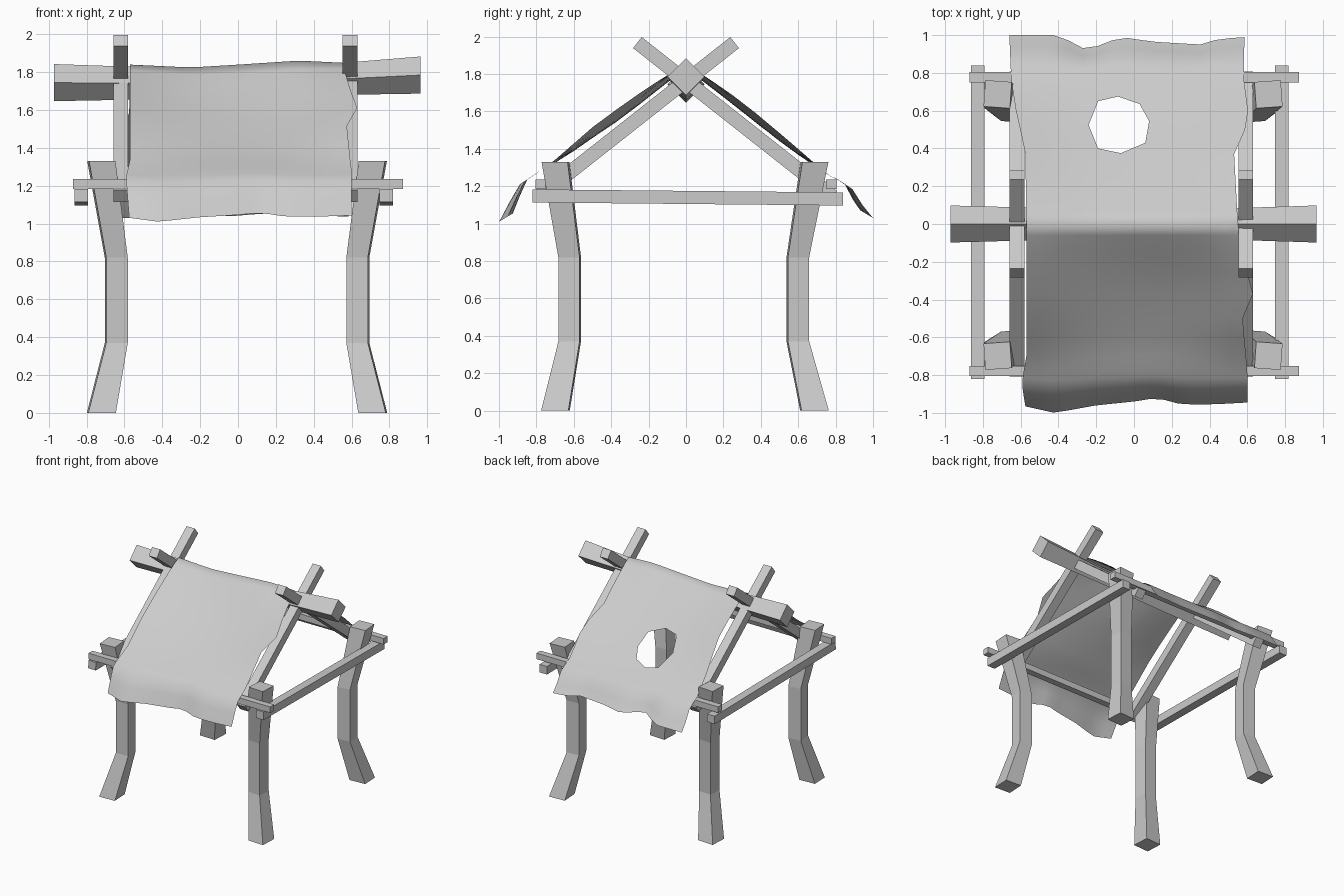
import bpy, bmesh, math
from mathutils import Vector

if "Cube" in bpy.data.objects:
    bpy.data.objects.remove(bpy.data.objects["Cube"])


def finish(bm, name):
    me = bpy.data.meshes.new(name)
    bm.to_mesh(me)
    bm.free()
    ob = bpy.data.objects.new(name, me)
    bpy.context.collection.objects.link(ob)
    return ob


def loft(name, rings):
    """Capped skin through a list of four-sided rings."""
    bm = bmesh.new()
    vs = [[bm.verts.new(p) for p in r] for r in rings]
    for a, b in zip(vs, vs[1:]):
        for i in range(4):
            j = (i + 1) % 4
            bm.faces.new((a[i], a[j], b[j], b[i]))
    bm.faces.new(vs[0])
    bm.faces.new(vs[-1])
    bmesh.ops.recalc_face_normals(bm, faces=bm.faces)
    return finish(bm, name)


def beam(name, p0, p1, w, h):
    """Straight square-cut timber: w across, h upright."""
    p0, p1 = Vector(p0), Vector(p1)
    side = (p1 - p0).cross(Vector((0, 0, 1))).normalized()
    up = side.cross(p1 - p0).normalized()
    loft(name, [[p + side * w / 2 * a + up * h / 2 * b
                 for a, b in ((-1, -1), (1, -1), (1, 1), (-1, 1))] for p in (p0, p1)])


def interp(pts, t):
    if t <= pts[0][0]:
        return pts[0][1]
    for (a, va), (b, vb) in zip(pts, pts[1:]):
        if t <= b:
            return va + (vb - va) * (t - a) / (b - a)
    return pts[-1][1]


# Crooked legs: inward bow with slight twist
for xn, sx, xm, xe in (("left", -1, .643, .722), ("right", 1, .633, .712)):
    for yn, sy, ym, ye in (("front", -1, .622, .698), ("back", 1, .598, .687)):
        rings = []
        for z, cx, cy, h, tw in ((0, xe, ye, .073, 3), (.37, xm, ym, .057, 4),
                                 (.82, xm, ym, .057, 4), (1.33, xe, ye, .07, 4)):
            rings.append([(sx * cx + h * 1.41 * math.cos(math.radians(45 + 90 * k + tw * sx * sy)),
                           sy * cy + h * 1.41 * math.sin(math.radians(45 + 90 * k + tw * sx * sy)), z)
                          for k in range(4)])
        loft(f"{yn}_{xn}_leg", rings)

# Ridge pole: diamond section, thinner in the middle
loft("ridge_pole", [[(x, 0, z + r), (x, r, z), (x, 0, z - r), (x, -r, z)]
                    for x, z, r in ((-.972, 1.745, .098), (-.3, 1.74, .08),
                                    (.35, 1.755, .078), (.965, 1.785, .098))])

# Crossed rafters, side beams and cross beams
for n, x in (("left", -.62), ("right", .592)):
    for m, s in (("front", -1), ("back", 1)):
        beam(f"{m}_{n}_rafter", (x, s * .785, 1.145), (x, -s * .26, 1.968), .078, .075)
beam("left_side_beam", (-.828, -.82, 1.148), (-.828, .84, 1.132), .072, .07)
beam("right_side_beam", (.783, -.82, 1.148), (.783, .84, 1.132), .072, .07)
beam("front_cross_beam", (-.872, -.778, 1.21), (.873, -.778, 1.21), .055, .052)
beam("back_cross_beam", (-.872, .777, 1.21), (.873, .777, 1.21), .055, .052)

# Hide roof: ragged sheet draped over the ridge
drop = {-1: [(0, 1.835), (.09, 1.79), (.25, 1.69), (.46, 1.55), (.73, 1.315), (.89, 1.21), (.96, 1.09), (1, 1.01)],
        1: [(0, 1.835), (.09, 1.785), (.25, 1.68), (.4, 1.57), (.61, 1.39), (.76, 1.26), (.88, 1.2), (.95, 1.09), (1, 1.03)]}
left = {-1: [(0, -.57), (.7, -.57), (.82, -.59), (.9, -.59), (1, -.575)],
        1: [(0, -.57), (.38, -.575), (.6, -.625), (.76, -.65), (1, -.66)]}
right = {-1: [(0, .55), (.22, .59), (.37, .63), (.5, .575), (.78, .6), (1, .6)],
         1: [(0, .55), (.37, .53), (.55, .61), (.78, .58), (1, .585)]}
hem = {-1: [(-.6, .96), (-.42, 1), (-.2, .96), (0, .94), (.12, .92), (.25, .955), (.42, .955), (.6, .945)],
       1: [(-.4, 1), (-.25, .92), (-.07, .99), (.1, .965), (.35, .95), (.45, .98), (.6, .99)]}
crest = [(-.57, .005), (-.25, -.01), (0, .005), (.32, .026), (.55, .015)]
rows = [0, .06, .15, .25, .37, .5, .6, .7, .77, .83, .89, .945, 1]
N = 16


def cloth_point(s, t, i):
    u = i / N
    xl, xr = interp(left[s], t), interp(right[s], t)
    x = xl + (xr - xl) * u
    b = interp(hem[s], x)
    z = interp(drop[s], t)
    z -= (.065 if s < 0 else .05) * math.sin(math.pi * min(1, t / .76)) * (1 - (2 * u - 1) ** 2)
    z += interp(crest, x) * max(0, 1 - t / .4)
    k = max(0, (t - .75) / .25)
    return (x, s * (t - k * (1 - b)), z + k * (1 - b) * .6)


bm = bmesh.new()
sheet = [[bm.verts.new(cloth_point(s, t, i)) for i in range(N + 1)]
         for s, t in [(-1, t) for t in reversed(rows)] + [(1, t) for t in rows[1:]]]
for a, b in zip(sheet, sheet[1:]):
    for i in range(N):
        bm.faces.new((a[i], a[i + 1], b[i + 1], b[i]))

# Torn eight-sided hole in the back slope
hole = [Vector(p + (0,)) for p in ((.03, .635), (-.085, .675), (-.19, .65), (-.24, .525),
                                   (-.19, .4), (-.07, .375), (.06, .43), (.08, .545))]
edges = [(p, (q - p).cross(Vector((0, 0, 1)))) for p, q in zip(hole, hole[1:] + hole[:1])]
mid = sum(hole, Vector()) / 8
for p, n in edges:
    near = [f for f in bm.faces if (f.calc_center_median().xy - mid.xy).length < .27]
    geom = near + list({e for f in near for e in f.edges}) + list({v for f in near for v in f.verts})
    bmesh.ops.bisect_plane(bm, geom=geom, dist=1e-5, plane_co=p, plane_no=n)
inside = []
for f in bm.faces:
    c = f.calc_center_median()
    c.z = 0
    if all((c - p).dot(n) < 0 for p, n in edges):
        inside.append(f)
bmesh.ops.delete(bm, geom=inside, context='FACES')
for f in bm.faces:
    f.smooth = True
finish(bm, "hide_roof")
